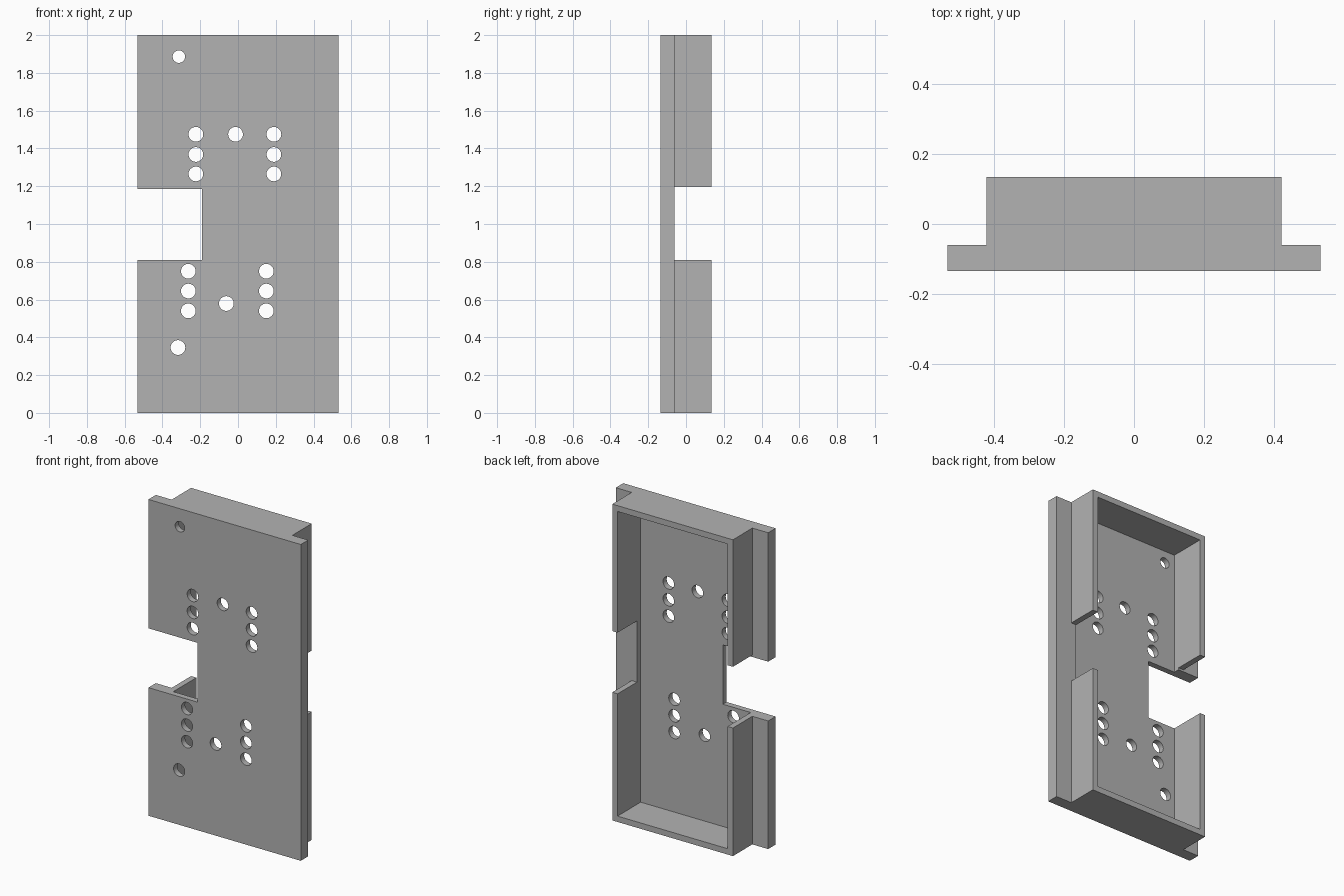
import bpy
import bmesh
from math import pi
from mathutils import Matrix, Vector

cube = bpy.data.objects.get("Cube")
if cube:
    bpy.data.objects.remove(cube, do_unlink=True)

HEIGHT = 2.0
HALF_PLATE, HALF_BOX = 0.533, 0.422
FRONT, STEP, BACK = -0.134, -0.06, 0.134
WALL = 0.037

grey = bpy.data.materials.new("plain grey")
grey.use_nodes = True
colour = (0.45, 0.45, 0.45, 1)
grey.diffuse_color = colour
grey.node_tree.nodes["Principled BSDF"].inputs["Base Color"].default_value = colour


def finish(name, bm):
    bmesh.ops.recalc_face_normals(bm, faces=bm.faces)
    mesh = bpy.data.meshes.new(name)
    bm.to_mesh(mesh)
    bm.free()
    mesh.materials.append(grey)
    obj = bpy.data.objects.new(name, mesh)
    bpy.context.collection.objects.link(obj)
    return obj


def block(name, low, high):
    low, high = Vector(low), Vector(high)
    bm = bmesh.new()
    bmesh.ops.create_cube(bm, size=1, matrix=Matrix.Translation((low + high) / 2)
                          @ Matrix.Diagonal((*(high - low), 1)))
    return finish(name, bm)


# Stepped cover: wide front plate and narrower box, extruded upward
half = [(HALF_PLATE, FRONT), (HALF_PLATE, STEP), (HALF_BOX, STEP), (HALF_BOX, BACK)]
profile = half + [(-x, y) for x, y in reversed(half)]
bm = bmesh.new()
base = bm.faces.new([bm.verts.new((x, y, 0)) for x, y in profile])
top = bmesh.ops.extrude_face_region(bm, geom=[base])["geom"]
bmesh.ops.translate(bm, vec=(0, 0, HEIGHT),
                    verts=[g for g in top if isinstance(g, bmesh.types.BMVert)])
cover = finish("switch_cover", bm)

# Open pocket at the back, gap in both side walls, notch in the front plate
inner = HALF_BOX - WALL
cutters = [
    block("pocket_cutter", (-inner, FRONT + WALL, WALL), (inner, 1, HEIGHT - WALL)),
    block("wall_gap_cutter", (-1, STEP, 0.81), (1, 1, 1.197)),
    block("plate_notch_cutter", (-1, -1, 0.81), (-0.19, 1, 1.185)),
]

# Round holes: (x, z, radius)
R = 0.039
holes = [(-0.313, 1.886, 0.033), (-0.318, 0.346, R), (-0.013, 1.475, R), (-0.062, 0.579, R)]
holes += [(x, z, R) for x in (-0.223, 0.19) for z in (1.475, 1.368, 1.265)]
holes += [(x, z, R) for x in (-0.263, 0.15) for z in (0.75, 0.645, 0.54)]
bm = bmesh.new()
for x, z, r in holes:
    bmesh.ops.create_cone(bm, cap_ends=True, segments=32, radius1=r, radius2=r, depth=0.2,
                          matrix=Matrix.Translation((x, FRONT, z)) @ Matrix.Rotation(pi / 2, 4, "X"))
cutters.append(finish("hole_cutter", bm))

# Cut everything, bake the result and discard the cutters
for cutter in cutters:
    cutter.hide_render = True
    mod = cover.modifiers.new(cutter.name, "BOOLEAN")
    mod.operation = "DIFFERENCE"
    mod.solver = "EXACT"
    mod.object = cutter
graph = bpy.context.evaluated_depsgraph_get()
baked = bpy.data.meshes.new_from_object(cover.evaluated_get(graph))
cover.modifiers.clear()
cover.data = baked
for cutter in cutters:
    bpy.data.objects.remove(cutter, do_unlink=True)

# Smooth hole walls with sharp rims
bpy.ops.object.select_all(action="DESELECT")
cover.select_set(True)
bpy.context.view_layer.objects.active = cover
bpy.ops.object.shade_smooth_by_angle(angle=pi / 6)
